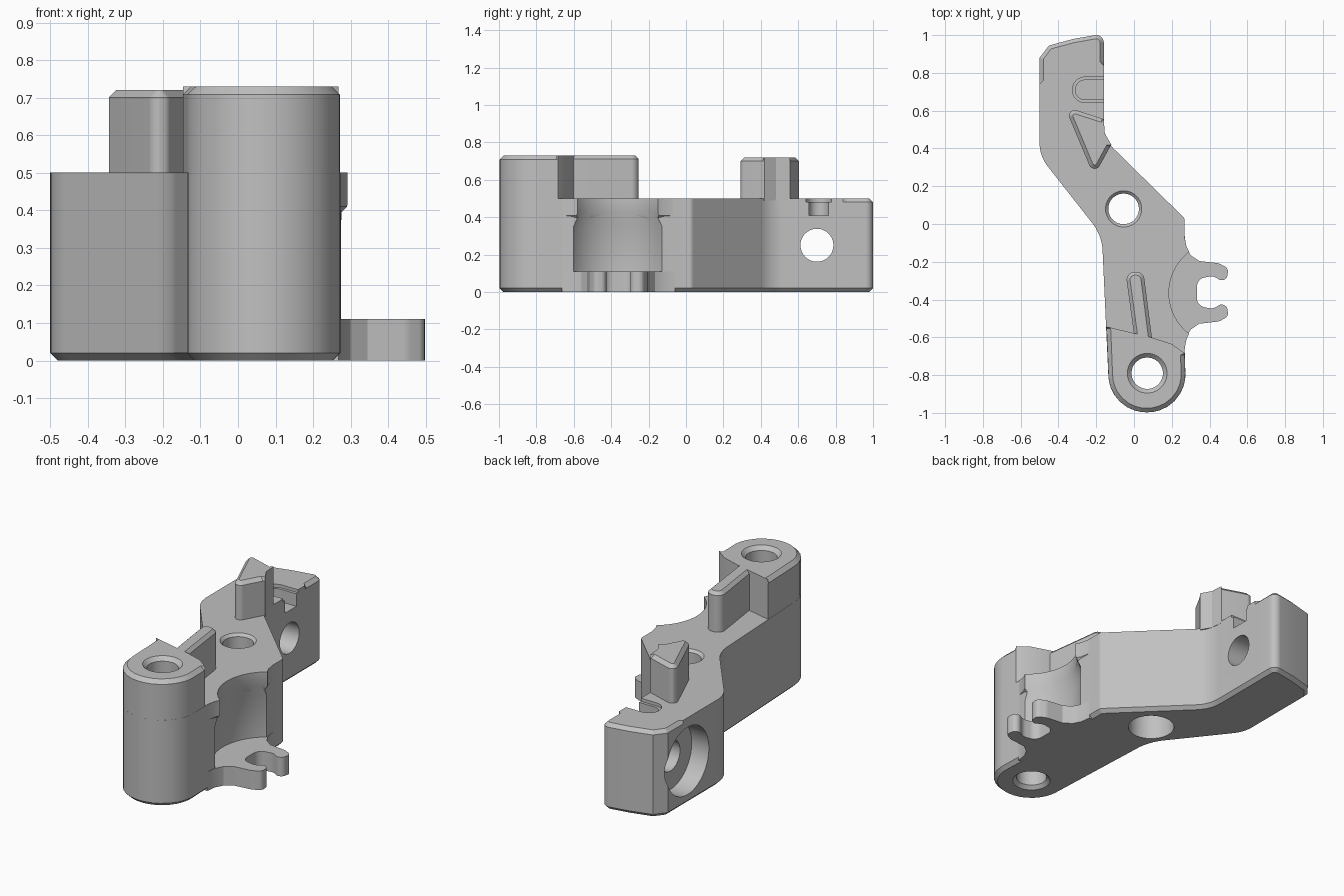
import bpy, bmesh, math
from mathutils import Vector, Matrix

cube = bpy.data.objects.get("Cube")
if cube:
    bpy.data.objects.remove(cube, do_unlink=True)

grey = bpy.data.materials.new("bracket_grey")
grey.use_nodes = True
GREY = (0.53, 0.53, 0.53, 1)
grey.diffuse_color = GREY
for node in grey.node_tree.nodes:
    if node.type == 'BSDF_PRINCIPLED':
        node.inputs["Base Color"].default_value = GREY
        node.inputs["Roughness"].default_value = 0.6


def rounded(points, steps=8):
    """Counter-clockwise outline from (x, y, corner radius) points."""
    out = []
    for i, (x, y, r) in enumerate(points):
        p = Vector((x, y))
        if r == 0:
            out.append(p)
            continue
        a = (Vector(points[i - 1][:2]) - p).normalized()
        b = (Vector(points[(i + 1) % len(points)][:2]) - p).normalized()
        half = a.angle(b) / 2
        start, end = (p + d * (r / math.tan(half)) for d in (a, b))
        centre = p + (a + b).normalized() * (r / math.sin(half))
        for k in range(steps + 1):
            spoke = (start - centre).lerp(end - centre, k / steps)
            out.append(centre + spoke.normalized() * r)
    area = sum(out[i - 1].x * p.y - p.x * out[i - 1].y for i, p in enumerate(out))
    return out if area > 0 else out[::-1]


def inset_directions(outline):
    """Mitred inward direction at every outline point."""
    result = []
    for i, p in enumerate(outline):
        d1 = (p - outline[i - 1]).normalized()
        d2 = (outline[(i + 1) % len(outline)] - p).normalized()
        n1, n2 = Vector((-d1.y, d1.x)), Vector((-d2.y, d2.x))
        result.append((n1 + n2) / (1 + n1.dot(n2)))
    return result


def to_object(name, bm):
    bmesh.ops.recalc_face_normals(bm, faces=bm.faces)
    mesh = bpy.data.meshes.new(name)
    bm.to_mesh(mesh)
    bm.free()
    mesh.materials.append(grey)
    obj = bpy.data.objects.new(name, mesh)
    bpy.context.scene.collection.objects.link(obj)
    return obj


def prism(name, points, z0, z1, bottom=0, top=0, rule=lambda p: True):
    """Extruded outline with chamfers; the rule picks points chamfered on top."""
    outline = rounded(points)
    inward = inset_directions(outline)
    levels = [(z0, bottom, False)]
    if bottom:
        levels.append((z0 + bottom, 0, False))
    if top:
        levels.append((z1 - top, 0, False))
    levels.append((z1, top, True))
    bm = bmesh.new()
    rings = []
    for z, inset, selective in levels:
        ring = []
        for p, d in zip(outline, inward):
            q = p + d * inset if rule(p) or not selective else p
            ring.append(bm.verts.new((q.x, q.y, z)))
        rings.append(ring)
    bm.faces.new(rings[0][::-1])
    bm.faces.new(rings[-1])
    for low, high in zip(rings, rings[1:]):
        for i in range(len(low)):
            bm.faces.new((low[i - 1], low[i], high[i], high[i - 1]))
    return to_object(name, bm)


def lathe(name, profile, loc, along_x=False, steps=64):
    """Revolved (radius, height) profile that starts and ends on the axis."""
    bm = bmesh.new()
    verts = [bm.verts.new((r, 0, z)) for r, z in profile]
    edges = [bm.edges.new(pair) for pair in zip(verts, verts[1:])]
    bmesh.ops.spin(bm, geom=verts + edges, cent=(0, 0, 0), axis=(0, 0, 1),
                   angle=math.tau, steps=steps, use_duplicate=False)
    bmesh.ops.remove_doubles(bm, verts=bm.verts, dist=1e-5)
    if along_x:
        bmesh.ops.rotate(bm, verts=bm.verts, matrix=Matrix.Rotation(math.pi / 2, 3, 'Y'))
    bmesh.ops.translate(bm, verts=bm.verts, vec=loc)
    return to_object(name, bm)


def cut(obj, cutters):
    bpy.context.view_layer.objects.active = obj
    for c in cutters:
        mod = obj.modifiers.new("cut", 'BOOLEAN')
        mod.operation, mod.solver, mod.object = 'DIFFERENCE', 'EXACT', c
        bpy.ops.object.modifier_apply(modifier=mod.name)


# Main arm, chamfered below and around its far end
body = prism("body", [
    (-.127, -.997, .2), (.279, -.997, .2), (.268, -.66, .1), (.275, -.58, 0),
    (.275, -.14, 0), (.268, -.08, 0), (.268, .03, .03), (-.16, .45, .17),
    (-.16, .84, 0), (-.16, .86, 0), (-.16, 1.008, .04), (-.32, .98, 0),
    (-.45, .945, 0), (-.5, .88, 0), (-.5, .76, 0), (-.5, .74, 0),
    (-.5, .36, .2), (-.17, -.06, .25)],
    0, .5, .02, .02, lambda p: p.y > .85 + .3 * (p.x + .16))

# Raised pivot column, stiffening rib and wedge boss
column = prism("pivot_column", [
    (-.127, -.997, .2), (.279, -.997, .2), (.268, -.693, 0), (.268, -.685, 0),
    (.2, -.635, 0), (.1, -.603, 0), (0, -.578, 0), (-.146, -.543, 0),
    (-.1455, -.553, 0)],
    .5, .73, 0, .022, lambda p: p.y < -.69 or p.x < -.1 and p.y < -.55)
rib = prism("rib", [
    (.005, -.62, 0), (.097, -.62, 0), (.05, -.253, .042), (-.045, -.253, .042)],
    .49, .73, 0, .018)
boss = prism("wedge_boss", [
    (-.212, .253, .03), (-.127, .408, 0), (-.12, .42, 0), (-.155, .48, 0),
    (-.16, .555, 0), (-.168, .558, 0), (-.367, .622, .03)],
    .49, .72, 0, .02, lambda p: p.y < .41 or p.x < -.165)

# Lip over the round pocket
lip = prism("pocket_lip", [
    (.2, -.06, 0), (.268, -.07, 0), (.278, -.12, 0), (.3, -.165, 0),
    (.3, -.565, 0), (.278, -.61, 0), (.268, -.66, 0), (.2, -.67, 0)],
    .385, .5, .025)

# Clip tab with two hooked fingers, symmetric about its own centre line
half_tab = [
    (.15, -.06, 0), (.268, -.06, 0), (.276, -.12, 0), (.3, -.165, 0),
    (.345, -.196, 0), (.45, -.208, .06), (.5, -.235, .03), (.488, -.318, .03),
    (.42, -.275, .05), (.333, -.29, .05)]
mirrored = [(x, -.724 - y, r) for x, y, r in reversed(half_tab)]
tab = prism("clip_tab", half_tab + mirrored, 0, .11)

# Cutters
pocket = lathe("pocket_cutter", [
    (0, .11), (.3, .11), (.3, .35), (.272, .42), (.272, .6), (0, .6)],
    (.457, -.365, 0))
column_hole = lathe("column_hole_cutter", [
    (0, -.02), (.122, -.02), (.083, .02), (.083, .708), (.125, .75), (0, .75)],
    (.07, -.79, 0))
centre_hole = lathe("centre_hole_cutter", [
    (0, -.02), (.125, -.02), (.125, .2), (.081, .2), (.081, .485),
    (.116, .52), (0, .52)], (-.055, .08, 0))
cross_hole = lathe("cross_hole_cutter", [
    (0, -.7), (.195, -.7), (.195, -.39), (.088, -.39), (.088, 0), (0, 0)],
    (0, .7, .25), along_x=True)


def slot(name, half, left, z0):
    return prism(name, [(left, .71 - half, half * .98), (-.1, .71 - half, 0),
                        (-.1, .71 + half, 0), (left, .71 + half, half * .98)], z0, .6)


slot_cutters = [slot("slot_cutter", .052, -.31, .41),
                slot("slot_rim_cutter", .068, -.326, .482)]

cut(body, [pocket, column_hole, centre_hole, cross_hole] + slot_cutters)
cut(column, [column_hole])
cut(lip, [pocket])
for c in [pocket, column_hole, centre_hole, cross_hole] + slot_cutters:
    bpy.data.objects.remove(c, do_unlink=True)

# Smooth curved walls, crisp edges
bpy.ops.object.select_all(action='DESELECT')
for obj in (body, column, rib, boss, lip, tab):
    obj.select_set(True)
bpy.context.view_layer.objects.active = body
bpy.ops.object.shade_smooth_by_angle(angle=math.radians(25))
